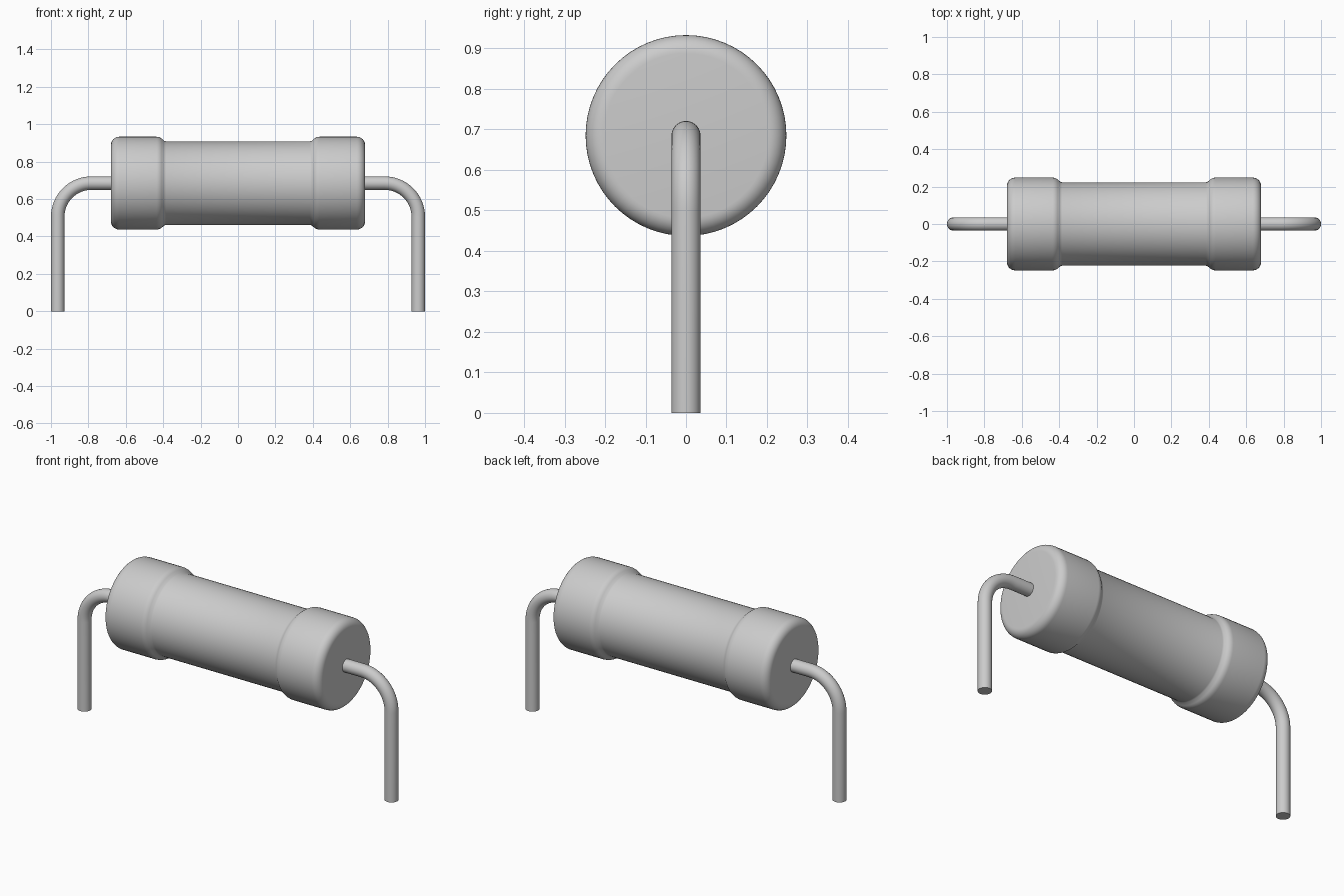
import bpy, bmesh, math
from mathutils import Matrix, Vector

old = bpy.data.objects.get("Cube")
if old:
    bpy.data.objects.remove(old, do_unlink=True)

AXIS_Z = 0.685
CAP_R, CORE_R, LEAD_R = 0.248, 0.223, 0.036
CAP_END, BEND_R = 0.68, 0.18
LEAD_X = 1 - LEAD_R

grey = bpy.data.materials.new("light grey")
grey.use_nodes = True
grey.diffuse_color = (0.6, 0.6, 0.6, 1)
grey.node_tree.nodes["Principled BSDF"].inputs["Base Color"].default_value = grey.diffuse_color


def arc(cx, cy, r, start, end, steps):
    angles = [math.radians(start + (end - start) * i / steps) for i in range(steps + 1)]
    return [(cx + r * math.cos(a), cy + r * math.sin(a)) for a in angles]


def smooth(obj):
    bpy.ops.object.select_all(action='DESELECT')
    obj.select_set(True)
    bpy.context.view_layer.objects.active = obj
    bpy.ops.object.shade_smooth_by_angle(angle=math.radians(35))


def lathe(name, profile, segments=64):
    """Revolve (x, radius) points around the x axis."""
    bm = bmesh.new()
    verts = [bm.verts.new((x, 0, r)) for x, r in profile]
    edges = [bm.edges.new(pair) for pair in zip(verts, verts[1:])]
    bmesh.ops.spin(bm, geom=verts + edges, cent=(0, 0, 0), axis=(1, 0, 0),
                   angle=math.tau, steps=segments, use_duplicate=False)
    bmesh.ops.remove_doubles(bm, verts=bm.verts, dist=0.0001)
    bmesh.ops.recalc_face_normals(bm, faces=bm.faces)
    mesh = bpy.data.meshes.new(name)
    bm.to_mesh(mesh)
    bm.free()
    mesh.materials.append(grey)
    obj = bpy.data.objects.new(name, mesh)
    obj.location.z = AXIS_Z
    bpy.context.collection.objects.link(obj)
    smooth(obj)


def lead(name, side):
    """Round wire leaving the body and bending down to the ground."""
    bm = bmesh.new()
    bend = arc(LEAD_X - BEND_R, AXIS_Z - BEND_R, BEND_R, 90, 0, 16)
    path = [(CAP_END - 0.03, AXIS_Z)] + bend + [(LEAD_X, 0)]
    turns = [90] + [90 - 90 * i / 16 for i in range(17)] + [0]
    rings = []
    for (x, z), turn in zip(path, turns):
        a = math.radians(turn)
        out = Vector((math.cos(a), 0, math.sin(a)))
        ring = []
        for i in range(24):
            t = math.tau * i / 24
            p = Vector((x, 0, z)) + LEAD_R * (math.cos(t) * out + Vector((0, math.sin(t), 0)))
            ring.append(bm.verts.new((p.x * side, p.y, p.z)))
        rings.append(ring)
    for a, b in zip(rings, rings[1:]):
        for i in range(24):
            j = (i + 1) % 24
            bm.faces.new((a[i], a[j], b[j], b[i]))
    bm.faces.new(rings[0])
    bm.faces.new(rings[-1])
    bmesh.ops.recalc_face_normals(bm, faces=bm.faces)
    mesh = bpy.data.meshes.new(name)
    bm.to_mesh(mesh)
    bm.free()
    mesh.materials.append(grey)
    obj = bpy.data.objects.new(name, mesh)
    bpy.context.collection.objects.link(obj)
    smooth(obj)


# Body: slim core between two rounded end caps, one half then mirrored
half = [(CAP_END, 0)]
half += arc(CAP_END - 0.045, CAP_R - 0.045, 0.045, 0, 90, 8)
half += arc(0.436, CAP_R - 0.045, 0.045, 90, 130, 5)
half += [(0.394, CORE_R + 0.003), (0.385, CORE_R)]
lathe("body", half + [(-x, r) for x, r in reversed(half)])

# Wire leads
lead("left_lead", 1)
lead("right_lead", -1)
